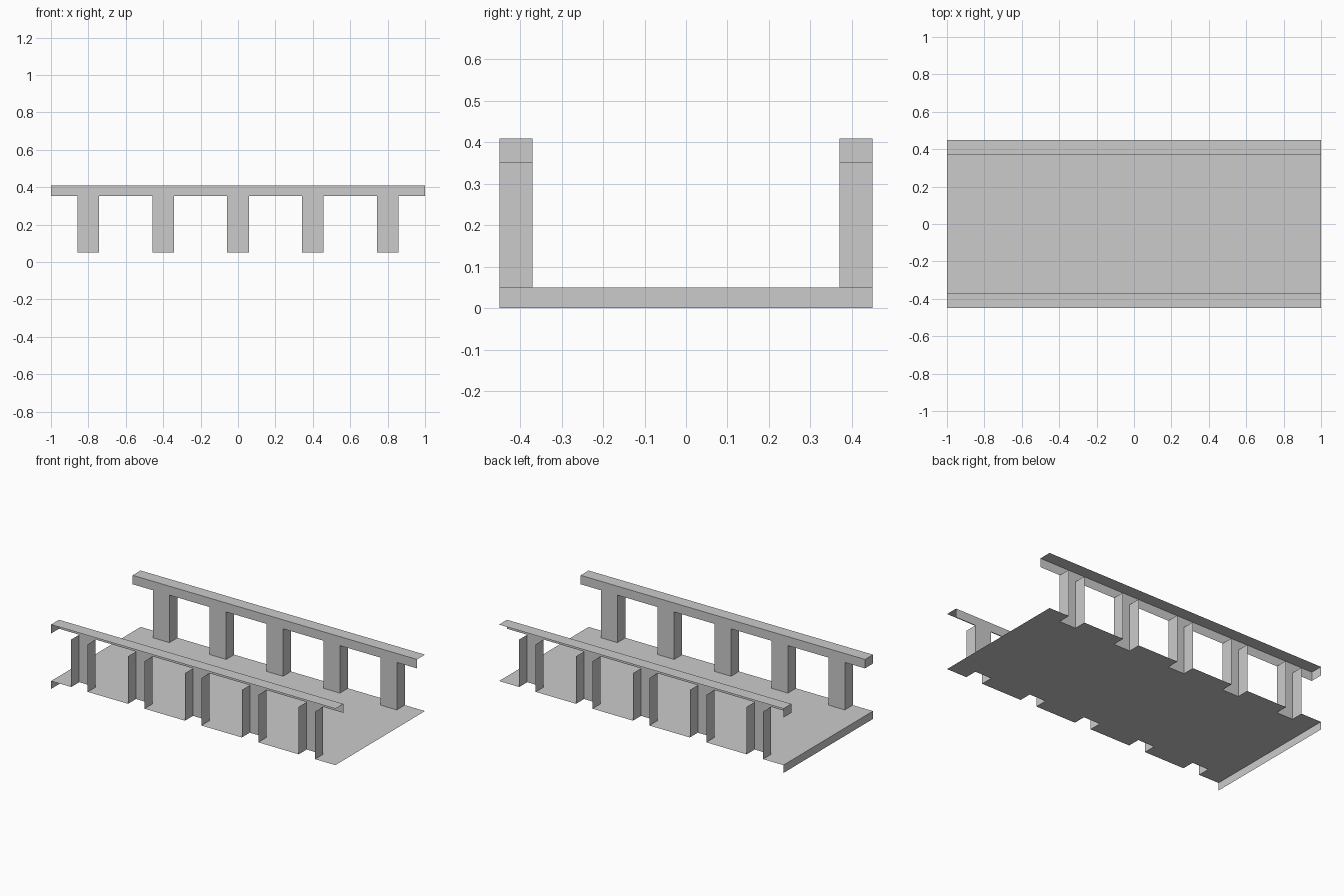
import bpy

if "Cube" in bpy.data.objects:
    bpy.data.objects.remove(bpy.data.objects["Cube"])

L, W, INNER = 1.0, 0.45, 0.37           # half length, outer and inner rail lines
DECK, RAIL_LOW, RAIL_TOP = 0.05, 0.352, 0.409
POST = 0.058                            # half post width
CENTRES = [-0.8 + 0.4 * i for i in range(5)]


def shell(name, faces):
    """Open shell from a list of polygons, each a list of points."""
    verts, polys = [], []
    for f in faces:
        polys.append(range(len(verts), len(verts) + len(f)))
        verts += f
    mesh = bpy.data.meshes.new(name)
    mesh.from_pydata(verts, [], [list(p) for p in polys])
    obj = bpy.data.objects.new(name, mesh)
    bpy.context.collection.objects.link(obj)
    # Join shared corners
    weld = obj.modifiers.new("weld", 'WELD')
    weld.merge_threshold = 0.0005
    return obj


def rect(x0, x1, y0, y1, z):
    return [(x0, y0, z), (x1, y0, z), (x1, y1, z), (x0, y1, z)]


def mirror_y(obj):
    m = obj.modifiers.new("mirror", 'MIRROR')
    m.use_axis = (False, True, False)
    m.use_mirror_merge = False


# Deck: top skin only, open where the posts stand, closed at the left end
faces = [rect(-L, L, -INNER, INNER, DECK),
         [(-L, W, 0), (-L, -W, 0), (-L, -W, DECK), (-L, W, DECK)]]
gaps = [-L] + [c + s * POST for c in CENTRES for s in (-1, 1)] + [L]
for x0, x1 in zip(gaps[::2], gaps[1::2]):
    faces += [rect(x0, x1, -W, -INNER, DECK), rect(x0, x1, INNER, W, DECK)]
shell("deck", faces)

# Handrail: top, inner side and left end cap, open outside and below
rail = shell("handrail", [
    rect(-L, L, -W, -INNER, RAIL_TOP),
    [(L, -INNER, RAIL_LOW), (-L, -INNER, RAIL_LOW),
     (-L, -INNER, RAIL_TOP), (L, -INNER, RAIL_TOP)],
    [(-L, -INNER, RAIL_LOW), (-L, -W, RAIL_LOW),
     (-L, -W, RAIL_TOP), (-L, -INNER, RAIL_TOP)]])
mirror_y(rail)

# Posts: U-shaped channels open to the outside
for i, c in enumerate(CENTRES):
    path = [(c + POST, -W), (c + POST, -INNER), (c - POST, -INNER), (c - POST, -W)]
    post = shell(f"post_pair_{i + 1}", [
        [(*a, DECK), (*b, DECK), (*b, RAIL_LOW), (*a, RAIL_LOW)]
        for a, b in zip(path, path[1:])])
    mirror_y(post)
